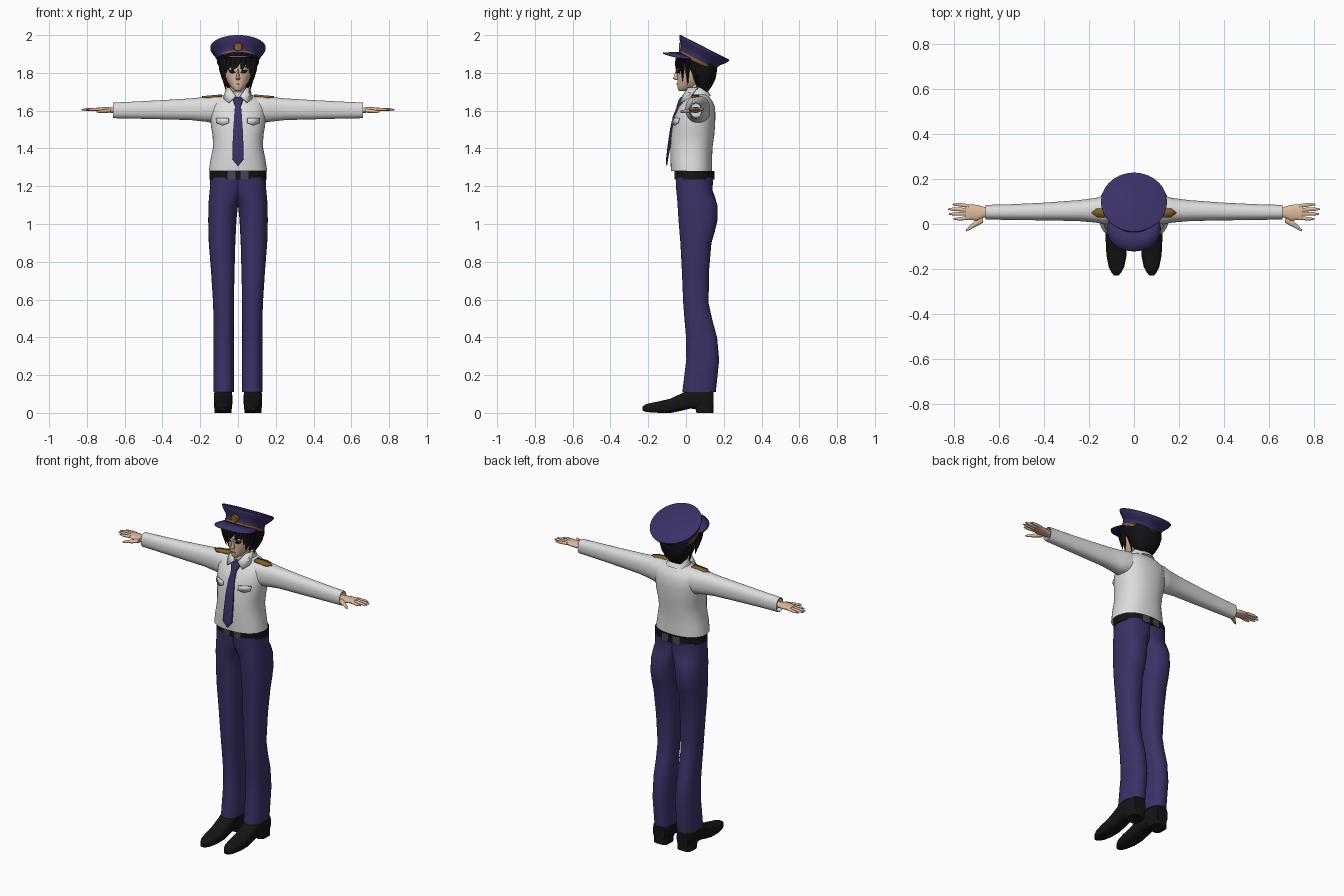
import bpy, bmesh, math
from mathutils import Matrix, Vector


def mat(name, r, g, b):
    m = bpy.data.materials.new(name)
    m.diffuse_color = (r, g, b, 1)
    return m


PURPLE = mat("purple cloth", .045, .030, .135)
WHITE = mat("white shirt", .72, .72, .72)
SKIN = mat("skin", .74, .50, .34)
HAIR = mat("black hair", .006, .006, .007)
BLACK = mat("black leather", .007, .007, .007)
GOLD = mat("gold", .24, .12, .025)
GREY = mat("buckle grey", .065, .06, .095)
EYE = mat("dark eye", .02, .012, .012)
LIP = mat("lip", .42, .2, .14)


def make(name, verts, faces, mats, rule=None, mirror=False, thick=0, loc=(0, 0, 0), tilt=0, angle=45):
    me = bpy.data.meshes.new(name)
    me.from_pydata(verts, [], faces)
    bm = bmesh.new()
    bm.from_mesh(me)
    bmesh.ops.recalc_face_normals(bm, faces=bm.faces)
    bm.to_mesh(me)
    bm.free()
    me.transform(Matrix.Translation(loc) @ Matrix.Rotation(math.radians(tilt), 4, 'X'))
    for m in (mats if isinstance(mats, list) else [mats]):
        me.materials.append(m)
    if rule:
        for p in me.polygons:
            p.material_index = rule(p.center)
    me.shade_smooth()
    me.set_sharp_from_angle(angle=math.radians(angle))
    ob = bpy.data.objects.new(name, me)
    bpy.context.collection.objects.link(ob)
    if thick:
        s = ob.modifiers.new("thickness", 'SOLIDIFY')
        s.thickness, s.offset = thick, 0
    if mirror:
        ob.modifiers.new("mirror", 'MIRROR').use_clip = False
    return ob


def loft(name, axis, rings, mats, n=32, power=2.3, **kw):
    """Rings (t, a0, a1, b0, b1): superellipses filling those bounds along an axis."""
    verts, faces = [], []
    for t, a0, a1, b0, b1 in rings:
        for i in range(n):
            w = 2 * math.pi * (i + .5) / n
            c, s = math.cos(w), math.sin(w)
            a = (a0 + a1) / 2 + (a1 - a0) / 2 * math.copysign(abs(c) ** (2 / power), c)
            b = (b0 + b1) / 2 + (b1 - b0) / 2 * math.copysign(abs(s) ** (2 / power), s)
            verts.append({'x': (t, a, b), 'y': (a, t, b), 'z': (a, b, t)}[axis])
    for k in range(len(rings) - 1):
        for i in range(n):
            j = (i + 1) % n
            faces.append((k * n + i, k * n + j, k * n + n + j, k * n + n + i))
    faces.append(tuple(range(n)))
    faces.append(tuple(range(len(verts) - n, len(verts))))
    return make(name, verts, faces, mats, **kw)


def sym(rings):
    """(z, half width, y front, y back) to loft rings."""
    return [(z, -r, r, f, b) for z, r, f, b in rings]


def plate(name, pts, m, thick=.006, mirror=True):
    return make(name, pts, [tuple(range(len(pts)))], m, thick=thick, mirror=mirror)


# Trousers
loft("trouser_leg", 'z', [
    (.11, .02, .13, -.02, .158), (.28, .02, .13, .001, .176), (.40, .022, .13, 0, .165),
    (.49, .022, .13, -.008, .14), (.58, .022, .132, -.015, .12), (.75, .018, .143, -.022, .122),
    (.90, .014, .155, -.03, .135), (.96, .011, .157, -.035, .153), (1.02, .008, .158, -.04, .167),
    (1.10, 0, .157, -.045, .166), (1.14, -.02, .154, -.048, .155), (1.18, -.05, .15, -.052, .14),
    (1.245, -.06, .147, -.055, .145)], PURPLE, mirror=True)

# Shoes
loft("shoe", 'y', [
    (-.229, .068, .09, .012, .034), (-.215, .056, .101, .006, .045), (-.19, .043, .113, .003, .052),
    (-.14, .033, .123, 0, .062), (-.08, .031, .126, 0, .076), (-.02, .03, .127, .012, .105),
    (.02, .03, .127, .022, .13), (.10, .03, .127, .02, .14), (.135, .033, .124, .02, .13),
    (.146, .04, .117, .024, .12)], BLACK, power=3, mirror=True)
loft("shoe_heel", 'z', [(0, .033, .124, .055, .147), (.045, .033, .124, .045, .147)], BLACK, power=3.5, mirror=True)

# Belt with grey centre plates
loft("belt", 'z', sym([(1.235, .152, -.06, .15), (1.28, .152, -.062, .15)]), [BLACK, GREY], n=48,
     rule=lambda c: 1 if abs(c.x) < .06 and abs(c.y - .045) > .06 and abs(c.z - 1.2575) < .01 and abs(c.x) > 0 and (c - Vector((0, .045, 1.2575))).length > .06 else 0)

# Shirt body, sleeves, collar, pocket flaps
loft("shirt_body", 'z', sym([
    (1.28, .155, -.08, .138), (1.34, .146, -.083, .138), (1.41, .132, -.083, .141), (1.47, .135, -.079, .15),
    (1.52, .144, -.072, .154), (1.57, .147, -.061, .156), (1.62, .148, -.038, .154), (1.65, .138, -.014, .14),
    (1.67, .11, .005, .125), (1.685, .07, .015, .115)]), WHITE, n=40, angle=60)
loft("sleeve", 'x', [
    (.04, .01, .12, 1.57, 1.68), (.13, -.002, .128, 1.535, 1.679), (.17, .006, .116, 1.541, 1.673),
    (.25, .013, .106, 1.55, 1.665), (.40, .016, .095, 1.554, 1.656), (.55, .018, .088, 1.558, 1.648),
    (.662, .02, .085, 1.56, 1.643), (.662, .024, .081, 1.564, 1.639), (.64, .025, .08, 1.566, 1.637)],
    WHITE, mirror=True)
loft("collar_band", 'z', sym([(-.035, .071, -.066, .064), (0, .064, -.058, .057), (.027, .056, -.05, .05)]),
     WHITE, loc=(0, .06, 1.69), tilt=20)
plate("collar_wing", [(.01, -.02, 1.675), (.05, -.03, 1.642), (.076, .015, 1.662), (.062, .06, 1.722),
                      (.044, .012, 1.722)], WHITE)
plate("pocket_flap", [(.05, -.07, 1.56), (.05, -.074, 1.535), (.082, -.06, 1.522), (.115, -.042, 1.535),
                      (.115, -.036, 1.56)], WHITE)

# Shoulder boards
plate("shoulder_board", [(.085, .03, 1.68), (.165, .03, 1.673), (.19, .05, 1.671), (.165, .07, 1.673),
                         (.085, .07, 1.68)], GOLD, .012)

# Tie
loft("tie_blade", 'z', sym([
    (1.308, .002, -.104, -.1), (1.342, .031, -.106, -.095), (1.42, .029, -.097, -.08), (1.50, .026, -.085, -.07),
    (1.57, .021, -.07, -.055), (1.635, .015, -.042, -.025)]), PURPLE, n=12, power=4)
loft("tie_knot", 'z', sym([(1.62, .015, -.052, -.02), (1.655, .027, -.04, -.005), (1.672, .022, -.028, .01)]),
     PURPLE, n=12, power=3)

# Hands
loft("palm", 'x', [
    (.63, .032, .072, 1.588, 1.616), (.67, .028, .077, 1.588, 1.618), (.70, .014, .086, 1.592, 1.619),
    (.75, .02, .088, 1.598, 1.617)], SKIN, n=16, mirror=True)
for i, (y, tip) in enumerate([(.028, .803), (.046, .825), (.063, .829), (.08, .808)]):
    e = y + (i - 1.3) * .004
    loft("finger", 'x', [(.735, y - .009, y + .009, 1.599, 1.616), (tip - .025, e - .008, e + .008, 1.599, 1.613),
                         (tip, e - .003, e + .003, 1.602, 1.608)], SKIN, n=10, mirror=True)
loft("thumb", 'x', [(.672, .005, .045, 1.59, 1.612), (.705, -.012, .018, 1.587, 1.608),
                    (.735, -.028, -.01, 1.588, 1.603), (.748, -.033, -.026, 1.591, 1.598)], SKIN, n=12, mirror=True)

# Neck and head
loft("neck", 'z', sym([(1.65, .045, .01, .1), (1.78, .042, .012, .1)]), SKIN, n=24)
loft("head", 'z', sym([
    (1.703, .014, -.036, 0), (1.712, .026, -.043, .03), (1.73, .042, -.046, .07), (1.76, .06, -.046, .1),
    (1.79, .071, -.047, .12), (1.83, .077, -.051, .135), (1.87, .075, -.045, .13), (1.89, .06, -.02, .1)]),
    SKIN, power=2.2, angle=60)
loft("nose", 'z', sym([(1.762, .008, -.055, -.03), (1.769, .012, -.07, -.03), (1.785, .008, -.063, -.03),
                       (1.82, .004, -.052, -.03)]), SKIN, n=10)
plate("eye", [(.014, -.049, 1.803), (.03, -.046, 1.797), (.046, -.037, 1.804), (.048, -.036, 1.815),
              (.03, -.047, 1.816)], EYE)
plate("eyebrow", [(.012, -.052, 1.822), (.05, -.038, 1.832), (.05, -.038, 1.837), (.012, -.052, 1.829)], HAIR)
plate("mouth", [(-.015, -.045, 1.739), (0, -.049, 1.736), (.015, -.045, 1.739), (0, -.049, 1.743)], LIP, .005, False)

# Hair: back mass and hanging locks
loft("hair_back", 'z', sym([
    (1.70, .04, .085, .115), (1.73, .064, .05, .138), (1.77, .086, .022, .157), (1.81, .099, .005, .164),
    (1.845, .104, -.015, .162), (1.865, .104, -.045, .15), (1.885, .098, -.048, .11)]), HAIR, angle=60)


def lock(x0, y0, x1, y1, z1, w):
    ring = []
    for f, k in ((0, 1), (.5, .85), (1, .08)):
        x, y, r = x0 + (x1 - x0) * f, y0 + (y1 - y0) * f, w * k
        ring.append((1.88 + (z1 - 1.88) * f, x - r, x + r, y - .013 * k, y + .013 * k))
    loft("hair_lock", 'z', ring, HAIR, n=8, power=2)


for x0, x1, z1 in [(-.07, -.062, 1.80), (-.045, -.052, 1.815), (-.02, -.03, 1.80), (.005, -.008, 1.825),
                   (.03, .022, 1.81), (.052, .05, 1.822), (.072, .064, 1.795)]:
    lock(x0, -.042 + 2.5 * x0 * x0, x1, -.055 + 5 * x1 * x1, z1, .018)
for s in (-1, 1):
    lock(s * .09, -.02, s * .066, -.018, 1.755, .016)
    lock(s * .092, .005, s * .07, .01, 1.735, .018)
    lock(s * .09, .05, s * .065, .06, 1.71, .018)

# Cap: tilted band, flared crown, gold cord, visor and badge
CAP = dict(loc=(0, .061, 1.861), tilt=-27)
loft("cap_crown", 'z', sym([(z, r, -r, r) for z, r in [
    (-.008, .107), (.025, .110), (.035, .115), (.06, .138), (.074, .146), (.081, .147), (.084, .142)]]),
    PURPLE, n=48, power=2, **CAP)
loft("cap_cord", 'z', sym([(-.004, .111, -.111, .111), (.009, .112, -.112, .112)]), GOLD, n=48, power=2, **CAP)
verts, faces, N = [], [], 20
for i in range(N + 1):
    u = 2 * i / N - 1
    th = u * math.radians(72)
    k = (1 - abs(u) ** 2.6)
    for f in (0, .5, 1):
        r = .106 + .077 * k * f
        verts.append((r * math.sin(th), -r * math.cos(th), -.002 - .042 * k * f))
for i in range(N):
    for j in range(2):
        a = i * 3 + j
        faces.append((a, a + 1, a + 4, a + 3))
make("cap_visor", verts, faces, PURPLE, thick=.007, **CAP)
loft("cap_badge", 'y', [(-.038, -.02, .02, 1.917, 1.957), (-.034, -.024, .024, 1.913, 1.961),
                        (-.015, -.024, .024, 1.913, 1.961)], GOLD, n=16, power=2)
